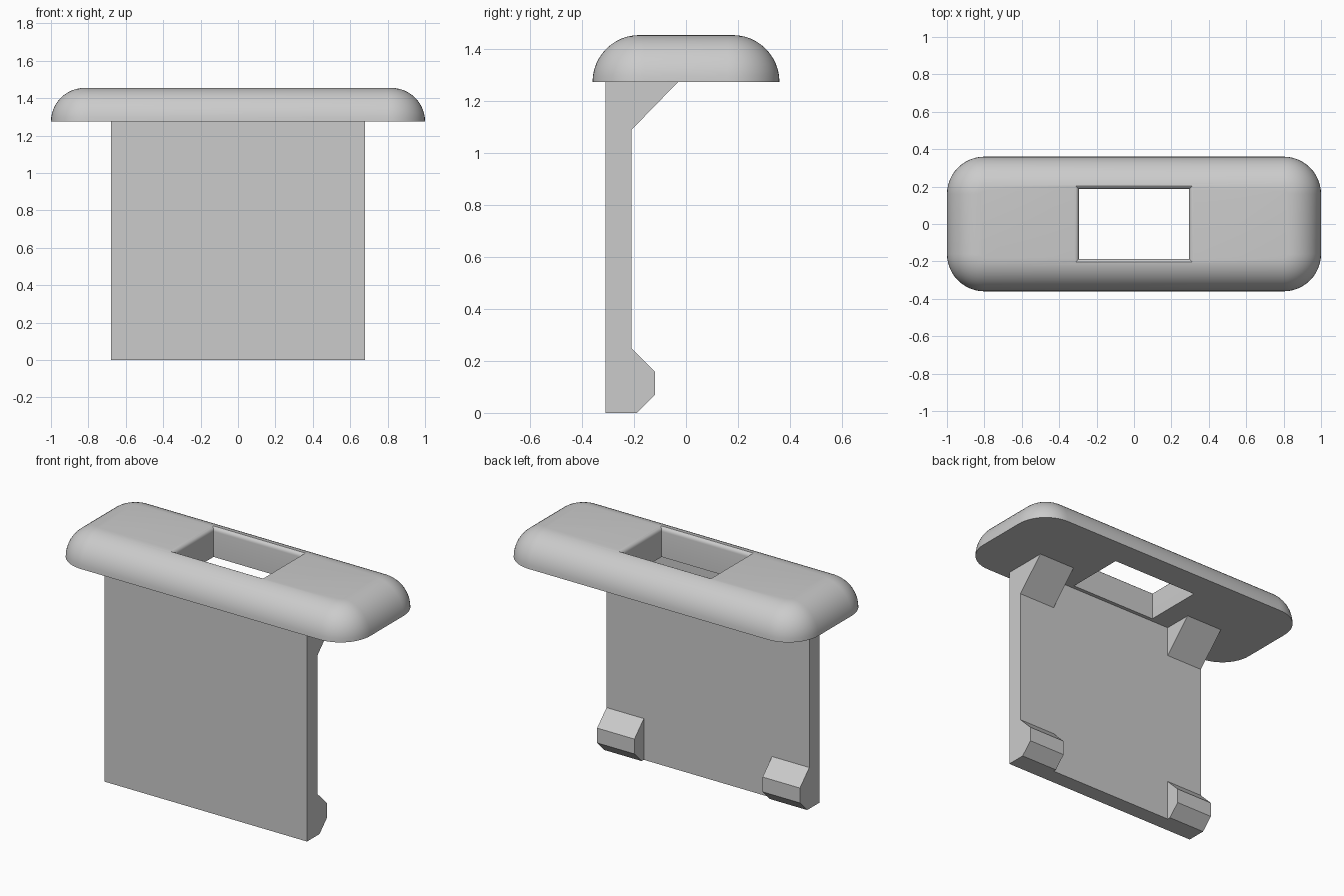
import bpy, bmesh
from math import sin, cos, pi, radians

cube = bpy.data.objects.get("Cube")
if cube:
    bpy.data.objects.remove(cube, do_unlink=True)

grey = bpy.data.materials.new("light_grey")
grey.use_nodes = True
colour = (0.6, 0.6, 0.6, 1)
grey.diffuse_color = colour
grey.node_tree.nodes["Principled BSDF"].inputs["Base Color"].default_value = colour


def finish(name, bm):
    bmesh.ops.recalc_face_normals(bm, faces=bm.faces)
    mesh = bpy.data.meshes.new(name)
    bm.to_mesh(mesh)
    bm.free()
    mesh.materials.append(grey)
    obj = bpy.data.objects.new(name, mesh)
    bpy.context.collection.objects.link(obj)
    return obj


def loft(name, loops):
    """Skin a stack of closed loops and cap both ends."""
    bm = bmesh.new()
    rings = [[bm.verts.new(p) for p in loop] for loop in loops]
    n = len(rings[0])
    for a, b in zip(rings, rings[1:]):
        for i in range(n):
            j = (i + 1) % n
            bm.faces.new((a[i], a[j], b[j], b[i]))
    bm.faces.new(rings[0][::-1])
    bm.faces.new(rings[-1])
    return finish(name, bm)


def prism(name, profile, x0, x1):
    """Extrude a (y, z) side profile along x."""
    return loft(name, [[(x, y, z) for y, z in profile] for x in (x0, x1)])


def rounded_rect(hx, hy, r, z, steps=12):
    pts = []
    for k, (sx, sy) in enumerate(((1, 1), (-1, 1), (-1, -1), (1, -1))):
        for s in range(steps + 1):
            a = (k + s / steps) * pi / 2
            pts.append((sx * (hx - r) + r * cos(a), sy * (hy - r) + r * sin(a), z))
    return pts


def rect(hx, hy, z):
    return [(hx, hy, z), (-hx, hy, z), (-hx, -hy, z), (hx, -hy, z)]


BASE, ROUND, CORNER = 1.275, 0.18, 0.2
HALF_W, FRONT, BACK = 0.68, -0.31, -0.21

# Domed cap with quarter-round edges
arc = [i / 12 * pi / 2 for i in range(13)]
loops = []
for a in arc:
    inset = ROUND * (1 - cos(a))
    loops.append(rounded_rect(1 - inset, 0.36 - inset, CORNER - inset, BASE + ROUND * sin(a)))
cap = loft("cap", loops)

# Opening through the cap, flared softly at its rim
lip, top = 0.025, BASE + ROUND
loops = [rect(0.295, 0.187, BASE - 0.1)]
for i in range(6):
    a = i / 5 * pi / 2
    d = lip * (1 - cos(a))
    loops.append(rect(0.295 + d, 0.187 + d, top - lip + lip * sin(a)))
loops.append(rect(0.295 + lip, 0.187 + lip, top + 0.1))
cutter = loft("opening_cutter", loops)
cutter.hide_render = True
cutter.hide_viewport = True

cut = cap.modifiers.new("opening", 'BOOLEAN')
cut.operation = 'DIFFERENCE'
cut.solver = 'EXACT'
cut.object = cutter
bpy.context.view_layer.update()
cut_mesh = bpy.data.meshes.new_from_object(
    cap.evaluated_get(bpy.context.evaluated_depsgraph_get()))
cap.modifiers.clear()
cap.data = cut_mesh
bpy.data.objects.remove(cutter, do_unlink=True)

bpy.ops.object.select_all(action='DESELECT')
cap.select_set(True)
bpy.context.view_layer.objects.active = cap
bpy.ops.object.shade_smooth_by_angle(angle=radians(30))

# Flat hanging plate
prism("plate", [(FRONT, 0), (BACK, 0), (BACK, BASE), (FRONT, BASE)], -HALF_W, HALF_W)

# Gussets under the cap and catch feet at the lower corners
gusset = [(BACK, 1.09), (-0.03, BASE), (BACK, BASE)]
foot = [(BACK, 0), (-0.19, 0), (-0.12, 0.07), (-0.12, 0.16), (BACK, 0.25)]
for side, s in (("left", 1), ("right", -1)):
    x0, x1 = sorted((s * HALF_W, s * (HALF_W - 0.25)))
    prism(side + "_gusset", gusset, x0, x1)
    prism(side + "_foot", foot, x0, x1)
